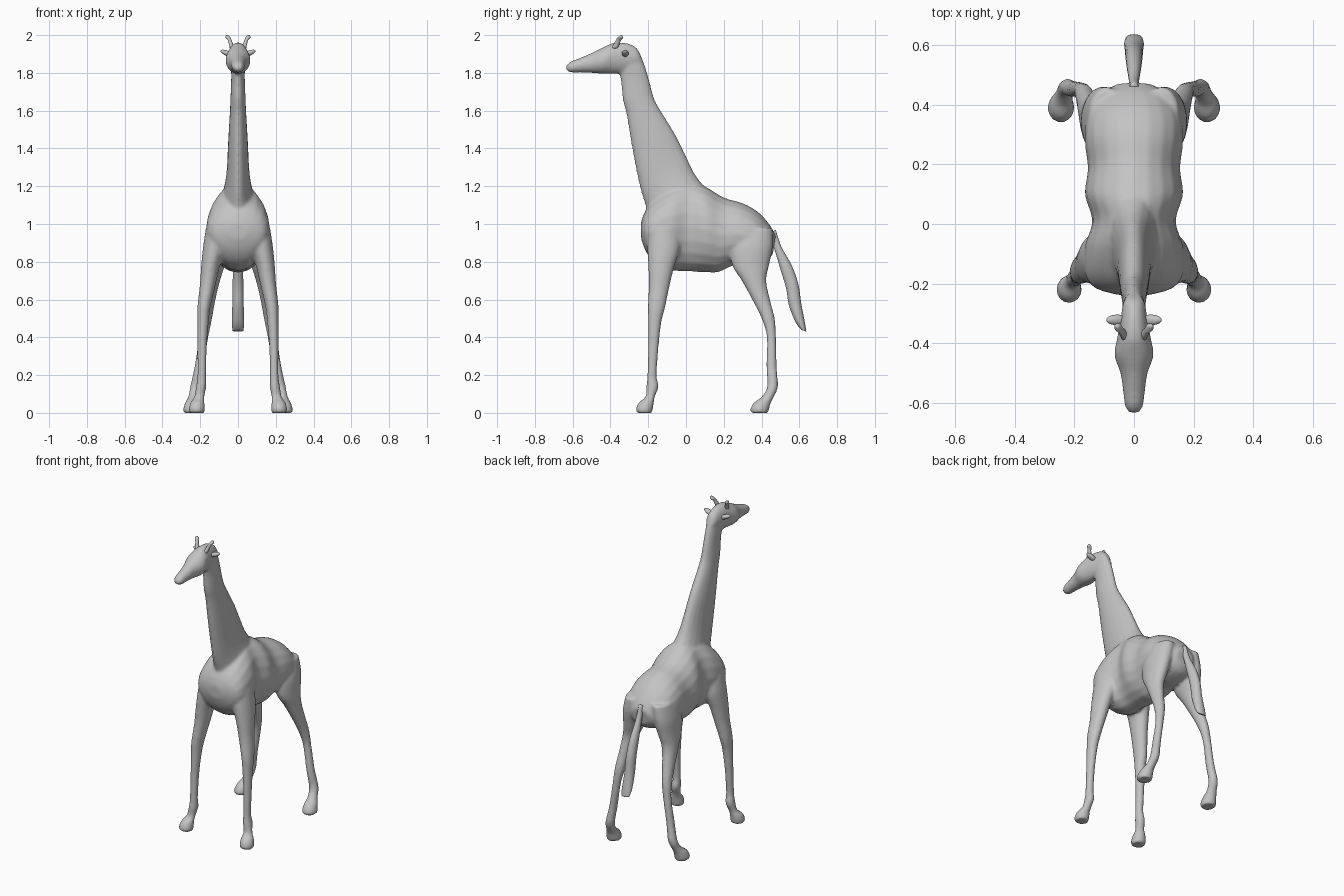
import bpy
import bmesh
from math import sin, cos, tau, radians
from mathutils import Vector

cube = bpy.data.objects.get("Cube")
if cube:
    bpy.data.objects.remove(cube, do_unlink=True)

SIDES = 20
STEPS = 4

# One plain grey for the whole animal
grey = bpy.data.materials.new("plain_grey")
grey.use_nodes = True
colour = (0.55, 0.55, 0.55, 1)
grey.diffuse_color = colour
for node in grey.node_tree.nodes:
    if node.type == 'BSDF_PRINCIPLED':
        node.inputs["Base Color"].default_value = colour


def spline(rings):
    """Smoothly interpolate between the given rings."""
    rings = [Vector(r) for r in rings]
    ends = [rings[0]] + rings + [rings[-1]]
    result = []
    for a, b, c, d in zip(ends, ends[1:], ends[2:], ends[3:]):
        for i in range(STEPS):
            t = i / STEPS
            slope_in, slope_out = (c - a) / 2, (d - b) / 2
            rise = t * t * (3 - 2 * t)
            result.append(b.lerp(c, rise)
                          + slope_in * (t * (1 - t) ** 2)
                          - slope_out * (t * t * (1 - t)))
    return result + [rings[-1]]


def loft(bm, rings, side=1):
    """Ring: edge y, edge z, opposite y, opposite z, half width, centre x."""
    loops = []
    for y1, z1, y2, z2, width, x in spline(rings):
        middle = Vector((x * side, (y1 + y2) / 2, (z1 + z2) / 2))
        reach = Vector((0, (y2 - y1) / 2, (z2 - z1) / 2))
        across = Vector((width, 0, 0))
        loops.append([bm.verts.new(middle + reach * cos(a) + across * sin(a))
                      for a in (tau * i / SIDES for i in range(SIDES))])
    for low, high in zip(loops, loops[1:]):
        for i in range(SIDES):
            j = (i + 1) % SIDES
            bm.faces.new((low[i], low[j], high[j], high[i]))
    bm.faces.new(loops[0][::-1])
    bm.faces.new(loops[-1])


def central(rings):
    return [(*r, 0) for r in rings]


def level(rings):
    """Horizontal leg rings: z, front y, back y, centre x, half width."""
    return [(front, z, back, z, width, x) for z, front, back, x, width in rings]


def finish(name, bm):
    bmesh.ops.recalc_face_normals(bm, faces=bm.faces)
    mesh = bpy.data.meshes.new(name)
    bm.to_mesh(mesh)
    bm.free()
    mesh.materials.append(grey)
    mesh.shade_smooth()
    obj = bpy.data.objects.new(name, mesh)
    bpy.context.collection.objects.link(obj)
    return obj


# Torso from chest to rump: belly edge, back edge, half width
torso = central([
    (-.237, .92, -.24, 1, .05),
    (-.21, .85, -.22, 1.06, .13),
    (-.16, .79, -.17, 1.13, .165),
    (-.08, .755, -.07, 1.2, .165),
    (0, .75, .02, 1.22, .14),
    (.1, .745, .1, 1.2, .165),
    (.17, .745, .2, 1.14, .155),
    (.25, .78, .3, 1.11, .165),
    (.33, .78, .38, 1.065, .16),
    (.42, .8, .44, 1, .12),
    (.46, .84, .475, .94, .06)])

# Neck from shoulders to skull: throat edge, nape edge, half width
neck = central([
    (-.2, 1.03, .12, 1.17, .1),
    (-.215, 1.1, .05, 1.26, .075),
    (-.245, 1.2, 0, 1.36, .06),
    (-.285, 1.4, -.06, 1.48, .052),
    (-.315, 1.58, -.14, 1.61, .043),
    (-.335, 1.66, -.17, 1.67, .04),
    (-.345, 1.76, -.2, 1.78, .036),
    (-.36, 1.84, -.23, 1.87, .036),
    (-.33, 1.9, -.27, 1.91, .025)])

# Head from muzzle to nape: jaw edge, brow edge, half width
head = central([
    (-.634, 1.815, -.634, 1.84, .016),
    (-.61, 1.802, -.61, 1.86, .031),
    (-.56, 1.802, -.56, 1.88, .037),
    (-.5, 1.8, -.5, 1.905, .046),
    (-.44, 1.795, -.44, 1.935, .066),
    (-.38, 1.795, -.38, 1.96, .056),
    (-.32, 1.8, -.31, 1.957, .045),
    (-.26, 1.83, -.26, 1.93, .035),
    (-.225, 1.85, -.235, 1.88, .015)])

# Legs from shoulder or hip down to the hoof
front_leg = level([
    (.98, -.2, -.04, .11, .06),
    (.88, -.205, -.03, .125, .06),
    (.78, -.2, -.06, .145, .05),
    (.68, -.197, -.085, .16, .042),
    (.56, -.202, -.11, .18, .035),
    (.48, -.2, -.13, .185, .03),
    (.35, -.2, -.145, .19, .025),
    (.2, -.205, -.155, .192, .023),
    (.14, -.21, -.145, .195, .027),
    (.085, -.215, -.165, .205, .027),
    (.055, -.25, -.17, .215, .037),
    (.02, -.266, -.175, .218, .043),
    (0, -.26, -.18, .218, .04)])
rear_leg = level([
    (.98, .27, .46, .09, .06),
    (.88, .235, .46, .11, .065),
    (.78, .245, .44, .125, .055),
    (.7, .295, .425, .14, .045),
    (.6, .35, .445, .155, .036),
    (.5, .4, .47, .168, .031),
    (.4, .428, .477, .182, .025),
    (.25, .425, .48, .205, .024),
    (.14, .43, .487, .225, .028),
    (.085, .4, .465, .235, .029),
    (.055, .36, .45, .242, .038),
    (.02, .34, .44, .245, .045),
    (0, .345, .435, .245, .042)])

# Fuse torso, neck, head and legs into one skin with soft joins
bm = bmesh.new()
for part in (torso, neck, head):
    loft(bm, part)
for side in (-1, 1):
    loft(bm, front_leg, side)
    loft(bm, rear_leg, side)
body = finish("body", bm)
remesh = body.modifiers.new("fuse", 'REMESH')
remesh.mode = 'VOXEL'
remesh.voxel_size = .009
remesh.use_smooth_shade = True
soften = body.modifiers.new("soften", 'SMOOTH')
soften.factor = .5
soften.iterations = 5

# Tail hanging behind the rump
bm = bmesh.new()
loft(bm, central([
    (.44, .95, .475, .97, .015),
    (.47, .86, .505, .88, .018),
    (.5, .76, .56, .78, .025),
    (.53, .66, .595, .68, .029),
    (.545, .57, .61, .58, .03),
    (.58, .48, .63, .475, .033),
    (.61, .44, .637, .43, .028)]))
finish("tail", bm)

# Horns and ears, one of each per side
horn = [(-.395, 1.93, -.36, 1.93, .013, .03),
        (-.37, 1.975, -.345, 1.97, .01, .044),
        (-.36, 1.99, -.333, 1.985, .013, .053),
        (-.348, 2, -.338, 2, .006, .056)]
for side, label in ((1, "left"), (-1, "right")):
    bm = bmesh.new()
    loft(bm, horn, side)
    finish(label + "_horn", bm)

    bm = bmesh.new()
    bmesh.ops.create_uvsphere(bm, u_segments=SIDES, v_segments=10, radius=1)
    ear = finish(label + "_ear", bm)
    ear.scale = (.04, .018, .014)
    ear.location = (.056 * side, -.322, 1.903)
    ear.rotation_euler = (0, radians(-22) * side, 0)
